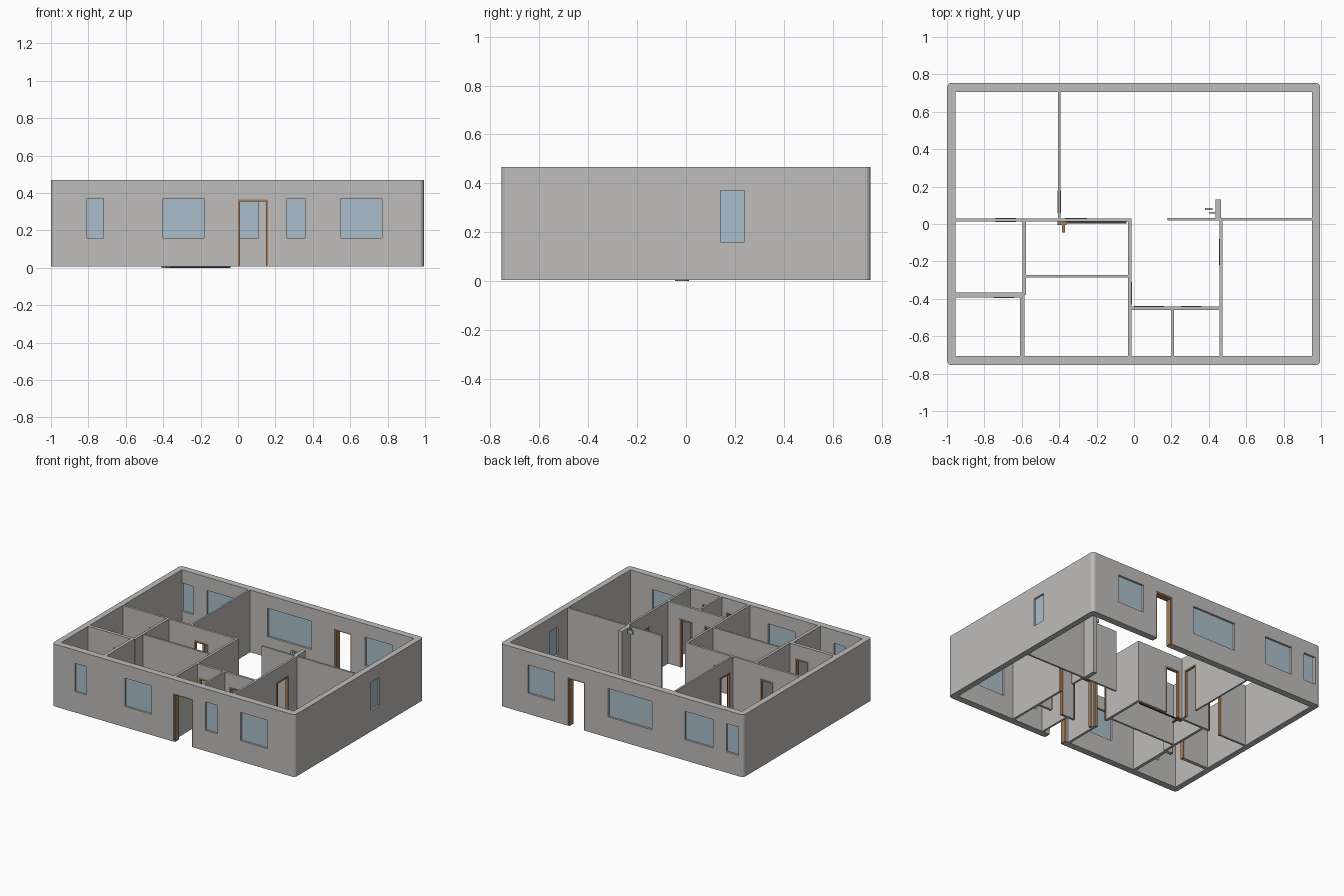
import bpy, bmesh

cube = bpy.data.objects.get("Cube")
if cube:
    bpy.data.objects.remove(cube, do_unlink=True)


def material(name, rgb):
    m = bpy.data.materials.new(name)
    m.use_nodes = True
    m.diffuse_color = (*rgb, 1)
    m.node_tree.nodes["Principled BSDF"].inputs["Base Color"].default_value = (*rgb, 1)
    return m


PLASTER = material("grey plaster", (0.52, 0.51, 0.50))
GLASS = material("pale blue glass", (0.41, 0.52, 0.60))
WOOD = material("brown wood", (0.38, 0.21, 0.10))
DARK = material("dark threshold", (0.05, 0.05, 0.05))

BASE, TOP = 0.006, 0.468
SILL, HEAD = 0.16, 0.37


def add_mesh(name, bm, mat):
    mesh = bpy.data.meshes.new(name)
    bm.to_mesh(mesh)
    bm.free()
    mesh.materials.append(mat)
    obj = bpy.data.objects.new(name, mesh)
    bpy.context.collection.objects.link(obj)
    return obj


def box(name, lo, hi, mat):
    bm = bmesh.new()
    bmesh.ops.create_cube(bm, size=1)
    for v in bm.verts:
        v.co = [(a + b) / 2 + c * (b - a) for a, b, c in zip(lo, hi, v.co)]
    return add_mesh(name, bm, mat)


def span_box(name, axis, u, z, centre, depth, mat):
    """Box along a wall: u and z ranges, centred on the wall line."""
    d = (centre - depth / 2, centre + depth / 2)
    x, y = (u, d) if axis == "x" else (d, u)
    return box(name, (x[0], y[0], z[0]), (x[1], y[1], z[1]), mat)


def wall(name, axis, start, end, centre, thick, windows=(), doors=()):
    """Panel with real openings, thickened, then fitted with glass and frames."""
    holes = [(a, b, SILL, HEAD) for a, b in windows] + [(a, b, BASE, HEAD - 0.005) for a, b in doors]
    us = sorted({start, end, *(h[0] for h in holes), *(h[1] for h in holes)})
    zs = sorted({BASE, TOP, *(h[2] for h in holes), *(h[3] for h in holes)})
    bm = bmesh.new()
    grid = {(u, z): bm.verts.new((u, centre, z) if axis == "x" else (centre, u, z))
            for u in us for z in zs}
    for u0, u1 in zip(us, us[1:]):
        for z0, z1 in zip(zs, zs[1:]):
            um, zm = (u0 + u1) / 2, (z0 + z1) / 2
            if not any(a < um < b and c < zm < d for a, b, c, d in holes):
                bm.faces.new([grid[k] for k in ((u0, z0), (u1, z0), (u1, z1), (u0, z1))])
    loose = [v for v in bm.verts if not v.link_faces]
    bmesh.ops.delete(bm, geom=loose, context="VERTS")
    mod = add_mesh(name, bm, PLASTER).modifiers.new("thickness", "SOLIDIFY")
    mod.thickness, mod.offset = thick, 0

    for a, b in windows:
        span_box(name + "_window_glass", axis, (a, b), (SILL, HEAD), centre, thick * 0.4, GLASS)
    f = 0.011
    depth = thick + 0.004 if thick < 0.04 else thick - 0.006
    for a, b in doors:
        top = HEAD - 0.005
        span_box(name + "_door_jamb", axis, (a, a + f), (BASE, top), centre, depth, WOOD)
        span_box(name + "_door_jamb", axis, (b - f, b), (BASE, top), centre, depth, WOOD)
        span_box(name + "_door_head", axis, (a + f, b - f), (top - f, top), centre, depth, WOOD)


# Outer shell
wall("front_wall", "x", -0.972, 0.972, -0.73, 0.05,
     windows=[(-0.81, -0.72), (-0.4, -0.18), (0.26, 0.36), (0.55, 0.77)], doors=[(0.0, 0.16)])
wall("back_wall", "x", -0.972, 0.972, 0.73, 0.05,
     windows=[(-0.96, -0.86), (-0.75, -0.52), (-0.25, 0.11), (0.55, 0.77)], doors=[(0.3, 0.44)])
wall("right_wall", "y", -0.73, 0.73, -0.977, 0.044)
wall("left_wall", "y", -0.73, 0.73, 0.973, 0.044, windows=[(0.14, 0.24)])

# Rounded outer corners
for x in (-0.974, 0.97):
    for y in (-0.73, 0.73):
        bm = bmesh.new()
        bmesh.ops.create_cone(bm, cap_ends=True, segments=16, radius1=0.025, radius2=0.025,
                              depth=TOP - BASE)
        bmesh.ops.translate(bm, vec=(x, y, (TOP + BASE) / 2), verts=bm.verts)
        add_mesh("corner_post", bm, PLASTER)

# Partitions running across the house
wall("middle_partition", "x", -0.96, -0.015, 0.022, 0.017, doors=[(-0.74, -0.63), (-0.37, -0.25)])
wall("middle_partition_east", "x", 0.18, 0.955, 0.025, 0.014)
wall("bath_partition", "x", -0.96, -0.59, -0.38, 0.025, doors=[(-0.75, -0.64)])
wall("bedroom_partition", "x", -0.59, -0.025, -0.28, 0.014)
wall("entry_partition", "x", -0.025, 0.465, -0.45, 0.018, doors=[(0.0, 0.16), (0.25, 0.36)])

# Partitions running front to back
wall("rear_bedroom_partition", "y", 0.025, 0.71, -0.4, 0.013, doors=[(0.06, 0.18)])
wall("bath_side_partition", "y", -0.38, 0.02, -0.587, 0.019)
wall("store_side_partition", "y", -0.71, -0.37, -0.597, 0.024)
wall("hall_partition", "y", -0.71, 0.03, -0.022, 0.018, doors=[(-0.43, -0.31)])
wall("closet_partition", "y", -0.71, -0.45, 0.207, 0.014)
wall("east_room_partition", "y", -0.71, 0.03, 0.464, 0.016, doors=[(-0.22, -0.08)])
wall("hall_pier", "y", 0.02, 0.13, 0.45, 0.03)

# Small details
box("wall_bracket", (0.38, 0.075, 0.44), (0.42, 0.085, TOP), PLASTER)
box("wall_bracket_arm", (0.405, 0.055, 0.44), (0.435, 0.065, TOP), PLASTER)
box("hall_threshold", (-0.41, 0.004, 0), (-0.04, 0.013, 0.007), DARK)
box("threshold_strip", (-0.41, -0.005, 0), (-0.36, 0.013, 0.008), WOOD)
box("threshold_tip", (-0.385, -0.045, 0), (-0.37, -0.005, 0.008), WOOD)
